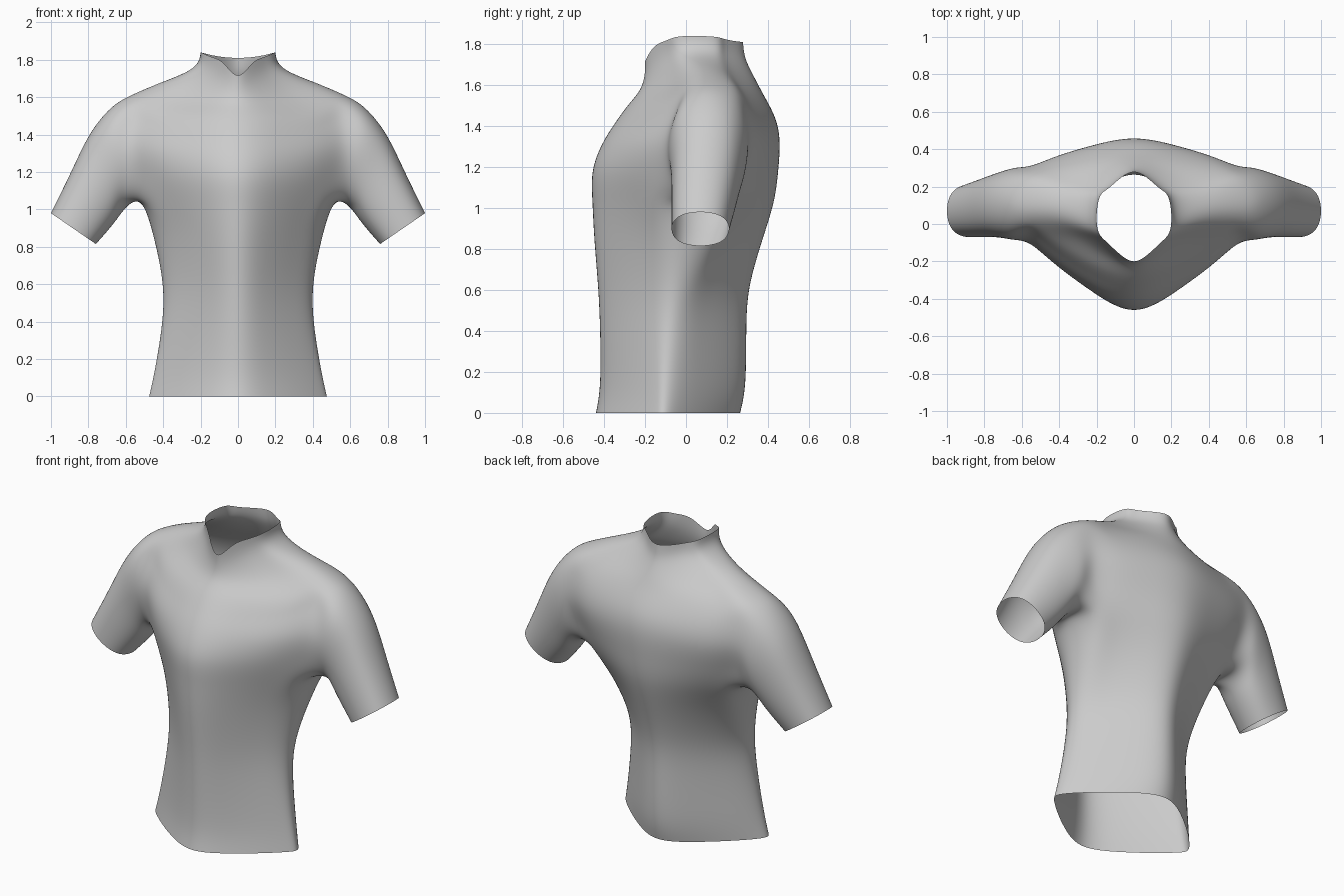
import bpy, bmesh, math

cube = bpy.data.objects.get("Cube")
if cube:
    bpy.data.objects.remove(cube, do_unlink=True)

SIDES = 16
ARM_LOW, ARM_TOP = 5, 9        # body rings that bound the armholes

# Body rings: z front, z side, z back, half width, y front, y back, y at the side,
# front taper, back taper, height falloff
BODY = [
    (0, 0, 0, .475, -.44, .265, -.11, .94, .93, 2),
    (.15, .15, .15, .443, -.42, .29, -.1, .92, .91, 2),
    (.4, .4, .4, .405, -.42, .295, -.08, .89, .89, 2),
    (.62, .62, .62, .405, -.43, .312, -.05, .88, .86, 2),
    (.85, .85, .85, .45, -.448, .375, 0, .84, .74, 2),
    (1.03, 1.03, 1.03, .515, -.457, .428, .06, .76, .62, 2),
    (1.18, 1.18, 1.18, .565, -.456, .45, .09, .7, .53, 2),
    (1.31, 1.34, 1.32, .59, -.41, .457, .09, .675, .44, 4),
    (1.41, 1.5, 1.44, .595, -.35, .435, .1, .75, .49, 4),
    (1.5, 1.605, 1.55, .58, -.285, .38, .1, .83, .6, 4),
    (1.57, 1.675, 1.63, .42, -.23, .338, .09, .82, .72, 3),
    (1.63, 1.735, 1.71, .275, -.206, .298, .06, .78, .7, 1.5),
    (1.68, 1.79, 1.765, .213, -.2, .283, .04, .74, .64, 1),
    (1.715, 1.84, 1.81, .2, -.2, .278, .03, .72, .62, .65),
]
# Sleeve rings: top x, top z, bottom x, bottom z, y front, y back
SLEEVE = [
    (.68, 1.54, .585, 1.02, -.085, .3),
    (.79, 1.405, .645, .952, -.072, .275),
    (.89, 1.205, .7, .883, -.07, .245),
    (1, .98, .76, .815, -.07, .21),
]


def body_point(ring, j):
    zf, zs, zb, half, front, back, mid, tf, tb, fall = ring
    t = math.tau * j / SIDES
    c, s = math.cos(t), math.sin(t)
    if s < 0:
        end, taper, low = front, tf, zf
    else:
        end, taper, low, fall = back, tb, zb, max(fall, 2)
    out = 0 if j % 8 == 0 else 1 - taper * abs(c) ** 1.5
    return half * c, mid + (end - mid) * out, low + (zs - low) * abs(c) ** fall


def squared(value):
    return math.copysign(abs(value) ** .9, value) / 2


def sleeve_point(ring, i, count, side):
    tx, tz, bx, bz, front, back = ring
    t = math.tau * i / count
    c, s = squared(math.cos(t)), squared(math.sin(t))
    return (side * ((tx + bx) / 2 + c * (tx - bx)),
            (front + back) / 2 + s * (back - front),
            (tz + bz) / 2 + c * (tz - bz))


def limit_position(v):
    """Where subdivision will finally place a cage vertex."""
    if v.is_boundary:
        ends = [e.other_vert(v).co for e in v.link_edges if e.is_boundary]
        return (4 * v.co + ends[0] + ends[1]) / 6
    n = len(v.link_edges)
    near = [e.other_vert(v) for e in v.link_edges]
    total = n * n * v.co
    for w in near:
        total = total + 4 * w.co
    for f in v.link_faces:
        for w in f.verts:
            if w is not v and w not in near:
                total = total + w.co
    return total / (n * (n + 5))


bm = bmesh.new()

# Body, with a gap left at each side for the sleeves
grid = {}
for r, ring in enumerate(BODY):
    for j in range(SIDES):
        if ARM_LOW < r < ARM_TOP and j % 8 == 0:
            continue
        grid[r, j] = bm.verts.new(body_point(ring, j))
for r in range(len(BODY) - 1):
    for j in range(SIDES):
        if ARM_LOW <= r < ARM_TOP and j % 8 in (0, 7):
            continue
        k = (j + 1) % SIDES
        bm.faces.new([grid[r, j], grid[r, k], grid[r + 1, k], grid[r + 1, j]])

# Sleeves, grown from the armhole edges
for side, centre in ((1, 0), (-1, SIDES // 2)):
    def at(r, k):
        return grid[r, (centre + side * k) % SIDES]
    loop = [at(ARM_TOP, 0)]
    loop += [at(r, 1) for r in range(ARM_TOP, ARM_LOW - 1, -1)]
    loop += [at(ARM_LOW, 0)]
    loop += [at(r, -1) for r in range(ARM_LOW, ARM_TOP + 1)]
    count = len(loop)
    for ring in SLEEVE:
        new = [bm.verts.new(sleeve_point(ring, i, count, side)) for i in range(count)]
        for i in range(count):
            k = (i + 1) % count
            bm.faces.new([loop[i], loop[k], new[k], new[i]])
        loop = new

bmesh.ops.recalc_face_normals(bm, faces=bm.faces)

# Push the cage out so the smoothed cloth passes through the ring points
target = {v: v.co.copy() for v in bm.verts}
for step in range(4):
    moves = [(v, target[v] - limit_position(v)) for v in bm.verts]
    for v, move in moves:
        v.co += move

mesh = bpy.data.meshes.new("shirt")
bm.to_mesh(mesh)
bm.free()
shirt = bpy.data.objects.new("shirt", mesh)
bpy.context.collection.objects.link(shirt)

# Plain grey cloth
cloth = bpy.data.materials.new("grey cloth")
cloth.use_nodes = True
colour = (.6, .6, .6, 1)
cloth.diffuse_color = colour
cloth.node_tree.nodes["Principled BSDF"].inputs["Base Color"].default_value = colour
mesh.materials.append(cloth)

mesh.shade_smooth()
smooth = shirt.modifiers.new("smooth cloth", 'SUBSURF')
smooth.levels = smooth.render_levels = 3
